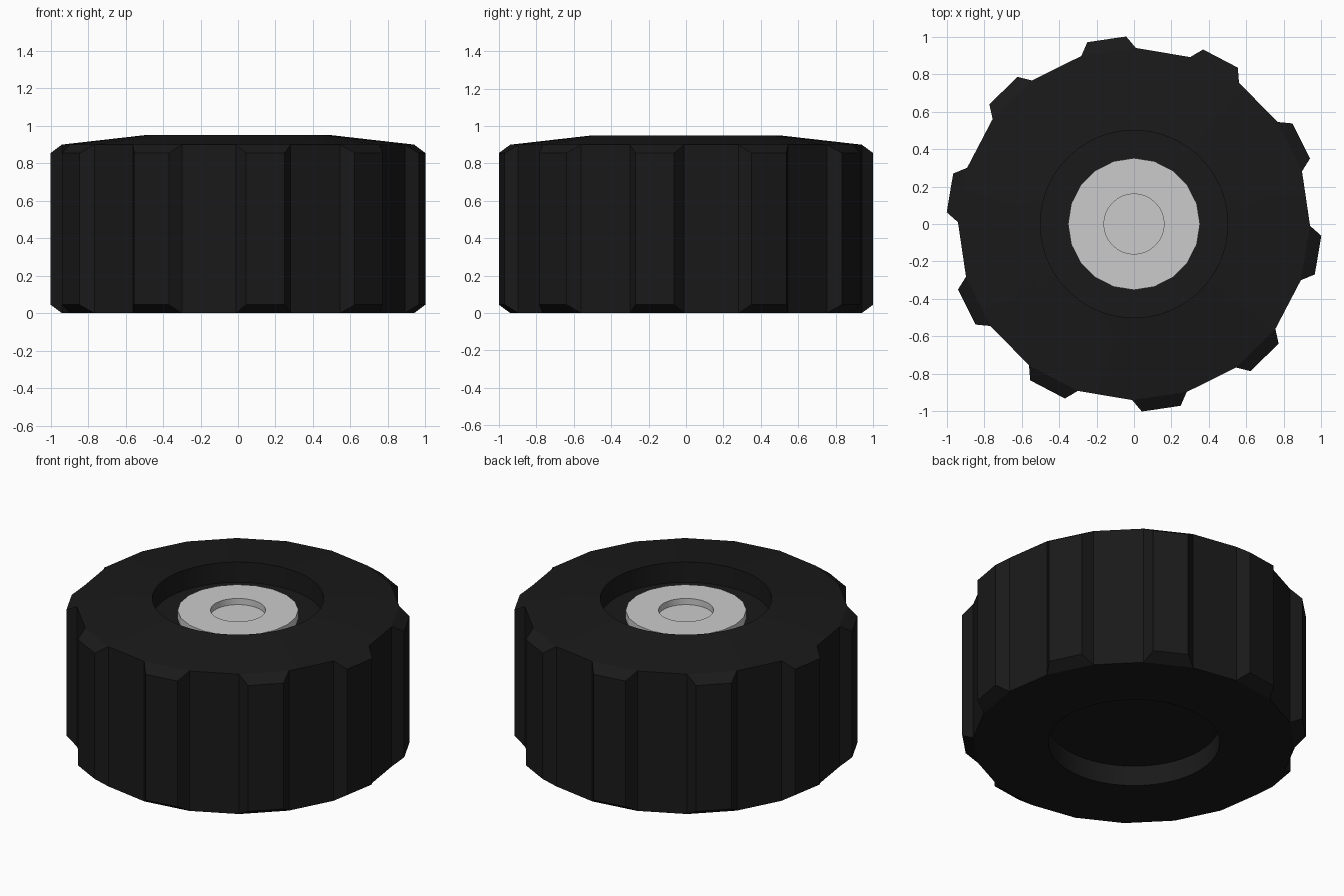
import bpy, bmesh, math

if "Cube" in bpy.data.objects:
    bpy.data.objects.remove(bpy.data.objects["Cube"])

SIDES, FINE = 20, 80


def ring(bm, r, z, n, phase=0.0):
    step = 2 * math.pi / n
    return [bm.verts.new((r * math.cos(phase + i * step), r * math.sin(phase + i * step), z))
            for i in range(n)]


def bridge(bm, a, b, skip=lambda i: False):
    """Join ring a to ring b, which may have a whole multiple of a's points."""
    n, k = len(a), len(b) // len(a)
    for i in range(n):
        if not skip(i):
            far = [b[(i * k + j) % len(b)] for j in range(k, -1, -1)]
            bm.faces.new([a[i], a[(i + 1) % n]] + far)


def finish(bm, name, color=None):
    bmesh.ops.recalc_face_normals(bm, faces=bm.faces)
    mesh = bpy.data.meshes.new(name)
    bm.to_mesh(mesh)
    bm.free()
    obj = bpy.data.objects.new(name, mesh)
    bpy.context.collection.objects.link(obj)
    if color:
        mat = bpy.data.materials.new(name + "_material")
        mat.diffuse_color = color
        mat.use_nodes = True
        mat.node_tree.nodes["Principled BSDF"].inputs["Base Color"].default_value = mat.diffuse_color
        mesh.materials.append(mat)
    bpy.ops.object.select_all(action='DESELECT')
    obj.select_set(True)
    bpy.context.view_layer.objects.active = obj
    bpy.ops.object.shade_smooth_by_angle(angle=math.radians(10))


# Tyre: 20-sided drum with a round recess in each end
bm = bmesh.new()
phase = math.radians(17.4)
low = ring(bm, 0.94, 0.0, SIDES, phase)
high = ring(bm, 0.94, 0.90, SIDES, phase)
bridge(bm, low, high, skip=lambda i: i % 2 == 0)
for edge, rim_z, floor_z in ((low, 0.0, 0.13), (high, 0.95, 0.82)):
    rim = ring(bm, 0.5, rim_z, FINE, phase)
    floor = ring(bm, 0.5, floor_z, FINE, phase)
    bridge(bm, edge, rim)
    bridge(bm, rim, floor)
    bm.faces.new(floor)

# Tread lugs: chamfered blocks on every second side
for i in range(0, SIDES, 2):
    j = (i + 1) % SIDES
    base = [low[i], low[j], high[j], high[i]]
    mid = phase + math.radians(18 * i + 9)
    cap = []
    for side, z in ((-1, 0.045), (1, 0.045), (1, 0.855), (-1, 0.855)):
        a = mid + side * math.radians(6)
        cap.append(bm.verts.new((1.002 * math.cos(a), 1.002 * math.sin(a), z)))
    bridge(bm, base, cap)
    bm.faces.new(cap)
finish(bm, "tyre", (0.01, 0.01, 0.01, 1))

# Hub: 20-sided disc with a shallow round socket
bm = bmesh.new()
foot = ring(bm, 0.352, 0.82, SIDES)
top = ring(bm, 0.352, 0.875, SIDES)
mouth = ring(bm, 0.16, 0.875, FINE)
socket = ring(bm, 0.16, 0.835, FINE)
bridge(bm, foot, top)
bridge(bm, top, mouth)
bridge(bm, mouth, socket)
bm.faces.new(socket)
finish(bm, "hub")
